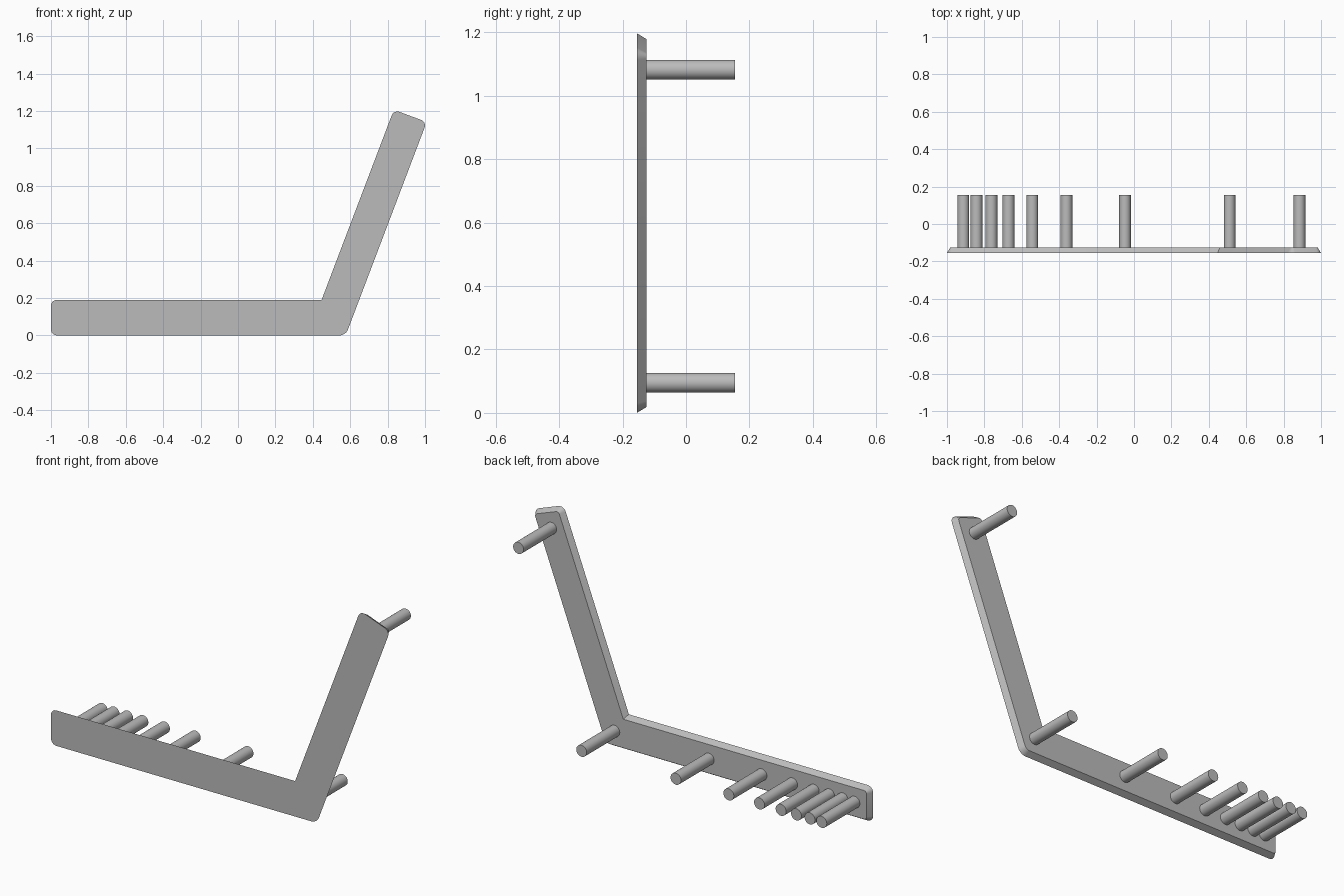
import bpy, bmesh, math
from mathutils import Vector

cube = bpy.data.objects.get("Cube")
if cube:
    bpy.data.objects.remove(cube, do_unlink=True)

FRONT, PLATE_BACK, PEG_END = -0.155, -0.125, 0.155
PEG_RADIUS = 0.031

grey = bpy.data.materials.new("plain grey")
grey.use_nodes = True
colour = (0.5, 0.5, 0.5, 1)
grey.diffuse_color = colour
grey.node_tree.nodes["Principled BSDF"].inputs["Base Color"].default_value = colour


def finish(obj):
    obj.data.materials.append(grey)
    bpy.ops.object.select_all(action="DESELECT")
    obj.select_set(True)
    bpy.context.view_layer.objects.active = obj
    bpy.ops.object.shade_smooth_by_angle(angle=math.radians(30))


# Bent plate: rounded outline, with sides tapering in towards the back
outline = [(-1, 0), (0.576, 0), (1.009, 1.141), (0.833, 1.206), (0.447, 0.19), (-1, 0.19)]
bm = bmesh.new()
verts = [bm.verts.new((x, FRONT, z)) for x, z in outline]
bm.faces.new(verts)
convex = [v for i, v in enumerate(verts) if i != 4]
bmesh.ops.bevel(bm, geom=convex, offset=0.032, segments=6, profile=0.5, affect="VERTICES")
bm.normal_update()
back = bm.faces[:][0]
if back.normal.y < 0:
    back.normal_flip()
bmesh.ops.duplicate(bm, geom=[back] + back.edges[:] + back.verts[:])
bmesh.ops.inset_individual(bm, faces=[back], thickness=0.018,
                           depth=PLATE_BACK - FRONT, use_even_offset=True)
bmesh.ops.remove_doubles(bm, verts=bm.verts[:], dist=0.0001)
for v in bm.verts:
    v.co.y = FRONT if v.co.y < (FRONT + PLATE_BACK) / 2 else PLATE_BACK
bmesh.ops.recalc_face_normals(bm, faces=bm.faces[:])
mesh = bpy.data.meshes.new("bent_plate")
bm.to_mesh(mesh)
bm.free()
plate = bpy.data.objects.new("bent_plate", mesh)
bpy.context.collection.objects.link(plate)
finish(plate)

# Round pegs: a row along the lower arm and one at the tip of the raised arm
pegs = [(x, 0.095) for x in (-0.912, -0.842, -0.762, -0.671, -0.543, -0.361, -0.048, 0.511)]
pegs.append((0.885, 1.082))
start = PLATE_BACK - 0.01
for i, (x, z) in enumerate(pegs):
    bpy.ops.mesh.primitive_cylinder_add(
        vertices=40, radius=PEG_RADIUS, depth=PEG_END - start,
        location=Vector((x, (start + PEG_END) / 2, z)), rotation=(math.pi / 2, 0, 0))
    peg = bpy.context.object
    peg.name = "tip_peg" if i == len(pegs) - 1 else f"row_peg_{i + 1}"
    finish(peg)
